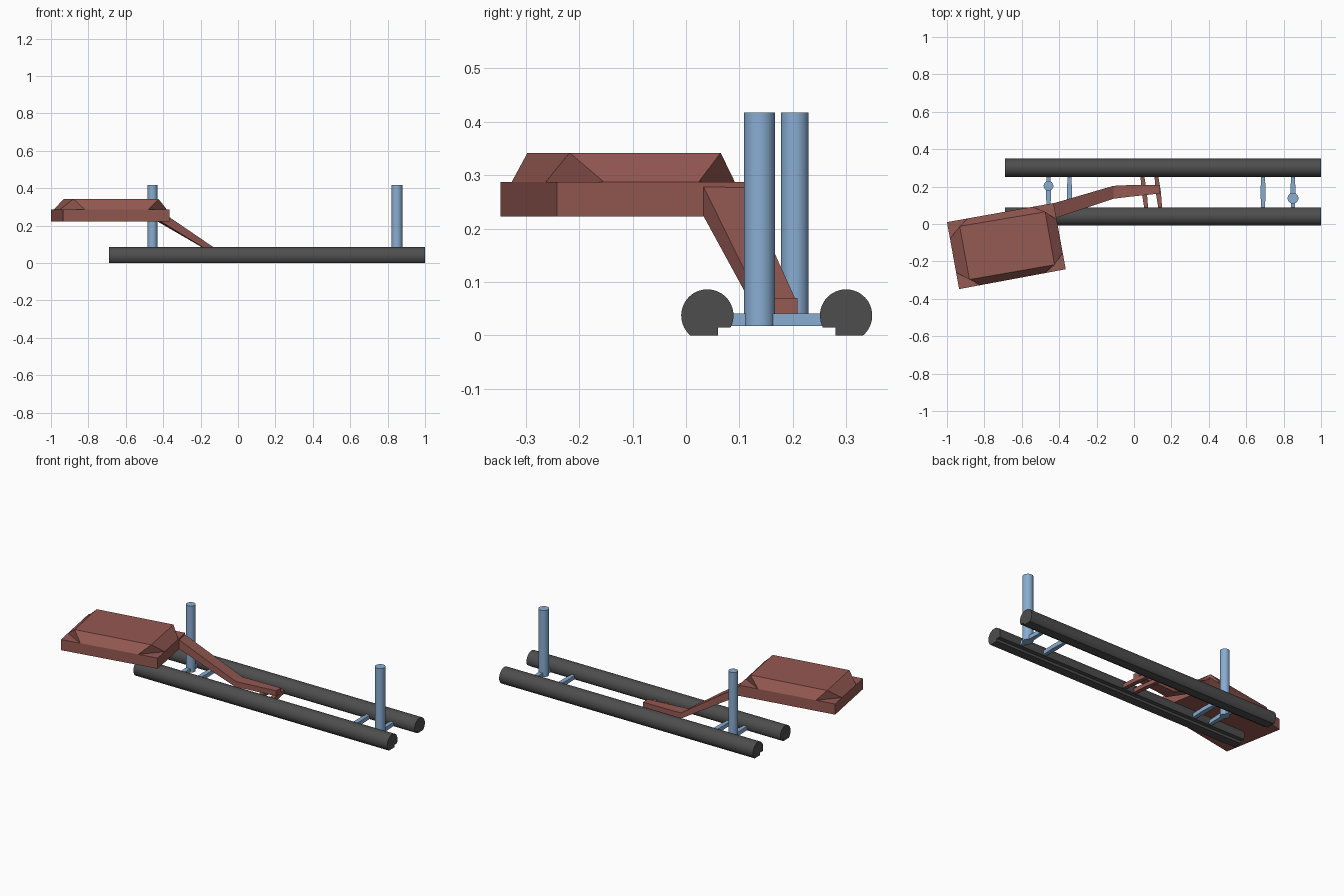
import bpy, math
from mathutils import Vector

if "Cube" in bpy.data.objects:
    bpy.data.objects.remove(bpy.data.objects["Cube"])


def material(name, rgb):
    m = bpy.data.materials.new(name)
    m.diffuse_color = (*rgb, 1)
    m.use_nodes = True
    m.node_tree.nodes["Principled BSDF"].inputs["Base Color"].default_value = m.diffuse_color
    return m


DARK = material("dark_grey", (0.075, 0.075, 0.075))
BROWN = material("brown", (0.30, 0.10, 0.085))
BLUE = material("blue", (0.25, 0.42, 0.65))
MID_Y = 0.17


def mesh_object(name, verts, faces, mat, smooth=False):
    me = bpy.data.meshes.new(name)
    me.from_pydata(verts, [], faces)
    ob = bpy.data.objects.new(name, me)
    bpy.context.collection.objects.link(ob)
    me.materials.append(mat)
    bpy.context.view_layer.objects.active = ob
    bpy.ops.object.select_all(action='DESELECT')
    ob.select_set(True)
    # make all normals point outward
    bpy.ops.object.mode_set(mode='EDIT')
    bpy.ops.mesh.select_all(action='SELECT')
    bpy.ops.mesh.normals_make_consistent(inside=False)
    bpy.ops.object.mode_set(mode='OBJECT')
    if smooth:
        bpy.ops.object.shade_smooth_by_angle(angle=math.radians(30))
    return ob


def loft(name, rings, mat, smooth=False):
    """Skin a list of equal-length rings and cap both ends."""
    n = len(rings[0])
    verts = [v for r in rings for v in r]
    faces = [[k * n + i, k * n + (i + 1) % n, (k + 1) * n + (i + 1) % n, (k + 1) * n + i]
             for k in range(len(rings) - 1) for i in range(n)]
    faces += [list(range(n))[::-1], list(range(len(verts) - n, len(verts)))]
    return mesh_object(name, verts, faces, mat, smooth)


# Two long rails: round tube with a flat foot and a stepped inner underside
def rail(name, flip):
    cy, cz, r, step = 0.04, 0.037, 0.049, 0.015
    a0 = math.asin((step - cz) / r)
    a1 = math.pi + math.asin(cz / r)
    n = 36
    prof = [(cy + r * math.cos(a0 + (a1 - a0) * i / n),
             cz + r * math.sin(a0 + (a1 - a0) * i / n)) for i in range(n + 1)]
    prof += [(0.06, 0), (0.06, step)]
    if flip:
        prof = [(2 * MID_Y - y, z) for y, z in prof]
    loft(name, [[(x, y, z) for y, z in prof] for x in (-0.69, 1.0)], DARK, True)


rail("front_rail", False)
rail("back_rail", True)


# Cross bars, slightly wider at the middle
def cross_bar(name, x, mat, slant=0.0):
    rings = []
    for y, w in ((0.06, 0.009), (MID_Y, 0.014), (0.28, 0.009)):
        cx = x - slant * (y - MID_Y)
        rings.append([(cx - w, y, 0.017), (cx + w, y, 0.017),
                      (cx + w, y, 0.041), (cx - w, y, 0.041)])
    loft(name, rings, mat)


for i, x in enumerate((-0.457, -0.345, 0.69, 0.85)):
    cross_bar(f"post_cross_bar_{i + 1}", x, BLUE)
for i, x in enumerate((0.055, 0.13)):
    cross_bar(f"arm_cross_bar_{i + 1}", x, BROWN, 0.12)


# Two upright posts
def post(name, x, y, r):
    n = 32
    loft(name, [[(x + r * math.cos(2 * math.pi * i / n), y + r * math.sin(2 * math.pi * i / n), z)
                 for i in range(n)] for z in (0.017, 0.417)], BLUE, True)


post("left_post", -0.457, 0.204, 0.026)
post("right_post", 0.85, 0.138, 0.029)

# Seat pad: skewed box, with a raised top whose base has clipped corners
corners = [Vector(c) for c in ((-0.935, -0.348), (-0.365, -0.242), (-0.43, 0.112), (-1.0, 0.01))]
loft("seat_base", [[(c.x, c.y, z) for c in corners] for z in (0.223, 0.287)], BROWN)

top = [(-0.88, -0.297), (-0.425, -0.218), (-0.475, 0.065), (-0.932, -0.012)]
octagon = []
for i in range(4):
    a, b = corners[i], corners[(i + 1) % 4]
    f = 0.2 if i % 2 == 0 else 0.25
    octagon += [a.lerp(b, f), a.lerp(b, 1 - f)]
verts = [(p.x, p.y, 0.287) for p in octagon] + [(x, y, 0.342) for x, y in top]
faces = [[8, 9, 10, 11], list(range(8))[::-1]]
for i in range(4):
    j = (i + 1) % 4
    faces += [[2 * i, 2 * i + 1, 8 + j, 8 + i], [2 * i + 1, 2 * j, 8 + j]]
mesh_object("seat_top", verts, faces, BROWN)

# Bent arm from the seat down to the cross bars: (right xy, left xy, low z, high z)
stations = [((-0.415, 0.033), (-0.432, 0.11), 0.223, 0.278),
            ((-0.11, 0.135), (-0.11, 0.204), 0.036, 0.070),
            ((-0.03, 0.145), (-0.025, 0.208), 0.038, 0.070),
            ((0.14, 0.163), (0.14, 0.209), 0.038, 0.070)]
loft("seat_arm", [[(*a, lo), (*b, lo), (*b, hi), (*a, hi)] for a, b, lo, hi in stations], BROWN)
